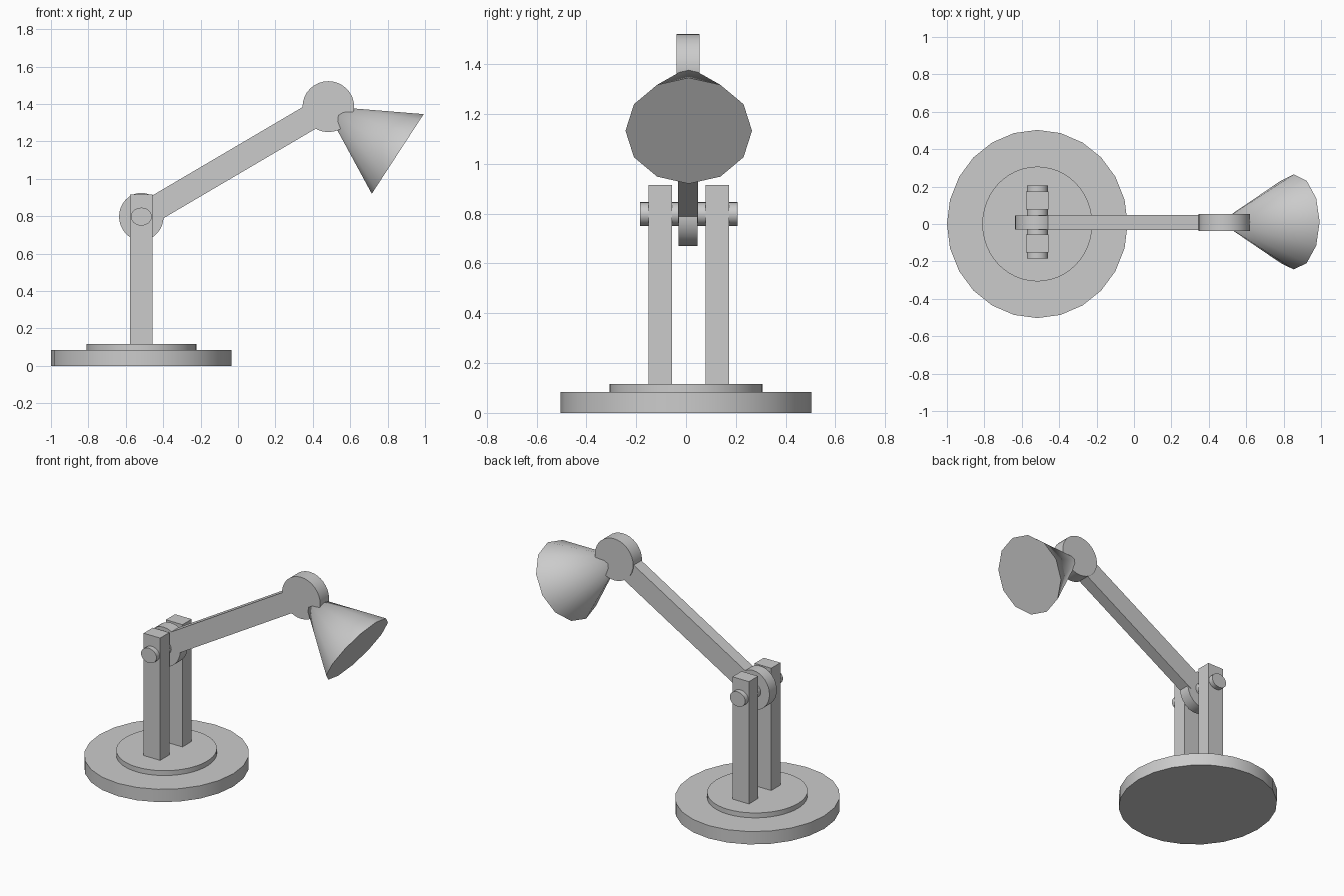
import bpy
from math import radians, atan2, hypot
from mathutils import Vector

cube = bpy.data.objects.get("Cube")
if cube:
    bpy.data.objects.remove(cube, do_unlink=True)

grey = bpy.data.materials.new("plain grey")
grey.use_nodes = True
colour = (0.6, 0.6, 0.6, 1)
grey.diffuse_color = colour
grey.node_tree.nodes["Principled BSDF"].inputs["Base Color"].default_value = colour

STAND_X = -0.517   # axis of the base and posts
MID_Y = 0.008      # middle plane of the arm


def finish(name, smooth=True):
    obj = bpy.context.object
    obj.name = name
    obj.data.materials.append(grey)
    bpy.ops.object.transform_apply(location=False, rotation=True, scale=True)
    if smooth:
        bpy.ops.object.shade_smooth_by_angle(angle=radians(40))
    return obj


def disc(name, centre, rx, ry, depth, sides, sideways=False):
    """Cylinder along z, or along y when sideways."""
    turn = (radians(90), 0, 0) if sideways else (0, 0, 0)
    bpy.ops.mesh.primitive_cylinder_add(vertices=sides, radius=1, depth=depth,
                                        location=centre, rotation=turn)
    bpy.context.object.scale = (rx, ry, 1)
    return finish(name)


def box(name, centre, size, tilt=0):
    bpy.ops.mesh.primitive_cube_add(size=1, location=centre, rotation=(0, tilt, 0))
    bpy.context.object.scale = size
    return finish(name, smooth=False)


# Stepped base
disc("base", (STAND_X, 0, 0.042), 0.483, 0.503, 0.084, 24)
disc("base_step", (STAND_X, 0, 0.095), 0.294, 0.307, 0.042, 48)

# Twin posts and the pin through them
for side, name in ((-1, "right_post"), (1, "left_post")):
    box(name, (STAND_X, 0.011 + side * 0.115, 0.515), (0.12, 0.095, 0.802))
disc("hinge_pin", (STAND_X, 0.011, 0.798), 0.056, 0.048, 0.39, 24, True)

# Hinge discs at both ends of the arm
low = Vector((STAND_X, MID_Y, 0.798))
high = Vector((0.483, MID_Y, 1.386))
disc("lower_hinge", low, 0.119, 0.127, 0.076, 32, True)
disc("upper_hinge", high, 0.138, 0.136, 0.092, 32, True)

# Sloping arm
start = low.lerp(high, 0.04)
span = high - start
box("arm", (start + high) / 2, (span.length, 0.079, 0.135), -atan2(span.z, span.x))

# Conical shade, closed at the rim
rim = Vector((0.854, 0.011, 1.133))
apex = Vector((0.461, 0.011, 1.389))
axis = apex - rim
bpy.ops.mesh.primitive_cone_add(vertices=12, radius1=0.254, radius2=0, depth=axis.length,
                                location=(rim + apex) / 2,
                                rotation=(0, atan2(axis.x, axis.z), 0))
finish("shade")
